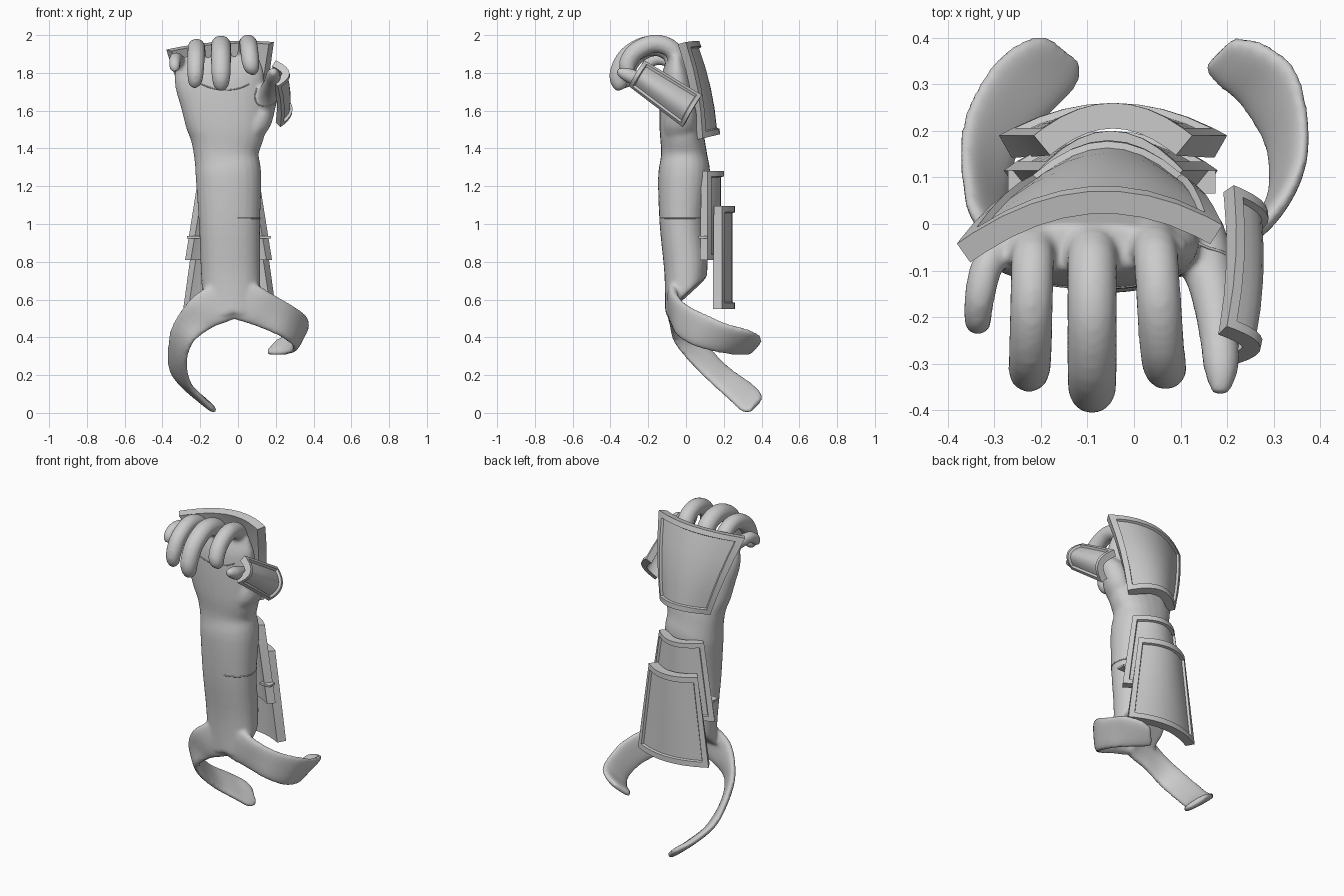
import bpy, bmesh, math
from mathutils import Vector

if "Cube" in bpy.data.objects:
    bpy.data.objects.remove(bpy.data.objects["Cube"])


def catmull(rows, steps=4):
    """Smoothly interpolate rows of numbers."""
    out = []
    for i in range(len(rows) - 1):
        p0, p1 = rows[max(i - 1, 0)], rows[i]
        p2, p3 = rows[i + 1], rows[min(i + 2, len(rows) - 1)]
        for k in range(steps):
            t = k / steps
            out.append([0.5 * (2 * b + (c - a) * t + (2 * a - 5 * b + 4 * c - d) * t * t
                               + (3 * b - a - 3 * c + d) * t ** 3)
                        for a, b, c, d in zip(p0, p1, p2, p3)])
    out.append(list(rows[-1]))
    return out


def loft(bm, rows, power=1.0, n=24):
    """Rows are centre xyz, half-width vector xyz, half-thickness."""
    rows = catmull(rows)
    pts = [Vector(r[:3]) for r in rows]
    rings = []
    for i, r in enumerate(rows):
        tan = pts[min(i + 1, len(pts) - 1)] - pts[max(i - 1, 0)]
        w = Vector(r[3:6])
        th = tan.cross(w).normalized() * r[6]
        ring = []
        for k in range(n):
            a = 2 * math.pi * k / n
            c, s = math.cos(a), math.sin(a)
            c = math.copysign(abs(c) ** power, c)
            s = math.copysign(abs(s) ** power, s)
            ring.append(bm.verts.new(pts[i] + w * c + th * s))
        rings.append(ring)
    for r0, r1 in zip(rings, rings[1:]):
        for k in range(n):
            bm.faces.new((r0[k], r0[(k + 1) % n], r1[(k + 1) % n], r1[k]))
    bm.faces.new(rings[0][::-1])
    bm.faces.new(rings[-1])


def add_object(name, bm):
    bmesh.ops.recalc_face_normals(bm, faces=bm.faces[:])
    me = bpy.data.meshes.new(name)
    bm.to_mesh(me)
    bm.free()
    ob = bpy.data.objects.new(name, me)
    bpy.context.collection.objects.link(ob)
    return ob


def smooth(ob, deg=30):
    bpy.ops.object.select_all(action='DESELECT')
    ob.select_set(True)
    bpy.context.view_layer.objects.active = ob
    bpy.ops.object.shade_smooth_by_angle(angle=math.radians(deg))


body = bmesh.new()

# forearm and palm, with a slanted elbow edge
arm = [(-0.035, 0.000, 0.62, 0.110, 0.10, 0.155), (-0.040, 0.000, 0.78, 0.115, 0.04, 0.158),
       (-0.045, -0.02, 1.00, 0.120, 0, 0.162), (-0.050, -0.01, 1.25, 0.138, 0, 0.174),
       (-0.062, -0.01, 1.37, 0.122, 0, 0.172), (-0.060, -0.025, 1.5, 0.115, 0, 0.208),
       (-0.080, -0.04, 1.65, 0.100, 0, 0.225), (-0.100, -0.05, 1.78, 0.080, 0, 0.238),
       (-0.105, -0.05, 1.88, 0.050, 0, 0.215)]
loft(body, [(x, y, z, 0, ry, dz, rx) for x, y, z, ry, dz, rx in arm], 0.9)

# two curling elbow straps
loft(body, [(-0.03, -0.06, 0.60, -0.03, 0, 0.095, 0.035), (-0.11, -0.07, 0.575, -0.05, 0, 0.095, 0.03),
            (-0.20, -0.065, 0.52, -0.065, 0, 0.07, 0.026),
            (-0.29, -0.02, 0.42, -0.055, 0.04, 0.045, 0.021), (-0.32, 0.07, 0.31, -0.045, 0.04, 0.05, 0.02),
            (-0.305, 0.19, 0.19, -0.058, 0.035, 0.052, 0.02), (-0.24, 0.29, 0.11, -0.065, 0.05, 0.05, 0.02),
            (-0.18, 0.345, 0.06, -0.055, 0.05, 0.05, 0.02),
            (-0.15, 0.372, 0.04, -0.035, 0.03, 0.033, 0.016)], 0.7)
loft(body, [(-0.03, -0.06, 0.60, 0.02, 0, 0.095, 0.035), (0.05, -0.07, 0.585, 0.035, 0, 0.10, 0.03),
            (0.14, -0.06, 0.545, 0.035, 0, 0.09, 0.026),
            (0.25, -0.02, 0.49, 0.03, 0.02, 0.085, 0.021), (0.32, 0.07, 0.44, 0.03, 0.03, 0.085, 0.02),
            (0.33, 0.18, 0.40, 0.04, 0.025, 0.077, 0.02), (0.29, 0.29, 0.375, 0.055, 0.04, 0.065, 0.02),
            (0.225, 0.345, 0.36, 0.045, 0.045, 0.05, 0.02),
            (0.18, 0.368, 0.35, 0.03, 0.03, 0.035, 0.016)], 0.7)


def digit(rows):
    loft(body, [(x, y, z, r, 0, 0, r) for x, y, z, r in rows], n=16)


# three long curled fingers: base x, tip x, reach, lift, drop of the tip, radius
for x0, x1, k, dz, drop, r in [(-0.215, -0.23, 0.90, -0.01, 0.0, 0.047),
                               (-0.09, -0.09, 1.01, 0.0, -0.025, 0.054),
                               (0.04, 0.08, 0.88, 0.01, 0.05, 0.049)]:
    prof = [(-0.03, 1.80, 0, 1), (-0.08, 1.91, 0, 1), (-0.19, 1.945, 0, 1), (-0.30, 1.895, 0.2, 1),
            (-0.352, 1.81, 0.6, 0.95), (-0.345, 1.755, 0.9, 0.75), (-0.338, 1.735, 1, 0.4)]
    digit([(x0 + (x1 - x0) * i / 6, y * k, z + dz + drop * d, r * s)
           for i, (y, z, d, s) in enumerate(prof)])
# little finger
digit([(-0.25, -0.03, 1.80, 0.045), (-0.31, -0.08, 1.86, 0.038), (-0.33, -0.15, 1.875, 0.034),
       (-0.335, -0.20, 1.85, 0.031), (-0.335, -0.215, 1.82, 0.026), (-0.335, -0.217, 1.805, 0.012)])
# thumb
digit([(0.01, -0.03, 1.40, 0.07), (0.08, -0.03, 1.51, 0.088), (0.125, -0.03, 1.62, 0.075),
       (0.16, -0.11, 1.695, 0.054), (0.18, -0.22, 1.75, 0.044), (0.187, -0.31, 1.79, 0.038),
       (0.185, -0.365, 1.81, 0.018)])

# fuse everything into one smooth glove
glove = add_object("glove_and_sleeve", body)
rm = glove.modifiers.new("fuse", 'REMESH')
rm.mode = 'VOXEL'
rm.voxel_size = 0.01
rm.use_smooth_shade = True
sm = glove.modifiers.new("soften", 'SMOOTH')
sm.factor = 0.5
sm.iterations = 8


def plate(name, c0, c1, s0, s1, normal, sag, t, bulge=0.0, border=0.12):
    """Curved armour plate with a raised frame around a sunken panel."""
    c0, c1, s0, s1 = map(Vector, (c0, c1, s0, s1))
    n = Vector(normal).normalized()
    e = 1 - border
    us = [-1] + [e * (i / 4 - 1) for i in range(9)] + [1]
    vs = [0, 0.06, 0.28, 0.5, 0.72, 0.94, 1]
    bm = bmesh.new()
    outer, inner = [], []
    for v in vs:
        c, s = c0.lerp(c1, v), s0.lerp(s1, v)
        ro, ri = [], []
        for u in us:
            p = c + s * u + n * (bulge * 4 * v * (1 - v) - sag * u * u)
            nn = (n + s.normalized() * (2 * sag * u / s.length)).normalized()
            ro.append(bm.verts.new(p))
            ri.append(bm.verts.new(p - nn * t))
        outer.append(ro)
        inner.append(ri)
    nu, nv = len(us), len(vs)
    panel = []
    for j in range(nv - 1):
        for i in range(nu - 1):
            quad = [(j, i), (j, i + 1), (j + 1, i + 1), (j + 1, i)]
            f = bm.faces.new([outer[a][b] for a, b in quad])
            bm.faces.new([inner[a][b] for a, b in reversed(quad)])
            if 0 < i < nu - 2 and 0 < j < nv - 2:
                panel.append(f)
    rim = ([(0, i) for i in range(nu)] + [(j, nu - 1) for j in range(1, nv)]
           + [(nv - 1, i) for i in range(nu - 2, -1, -1)] + [(j, 0) for j in range(nv - 2, 0, -1)])
    for (a, b), (c, d) in zip(rim, rim[1:] + rim[:1]):
        bm.faces.new((outer[a][b], inner[a][b], inner[c][d], outer[c][d]))
    bmesh.ops.recalc_face_normals(bm, faces=bm.faces[:])
    bmesh.ops.inset_region(bm, faces=panel, thickness=0.004, depth=-0.014, use_even_offset=True)
    smooth(add_object(name, bm))


# armour plates
plate("upper_forearm_plate", (-0.05, 0.20, 0.81), (-0.05, 0.20, 1.28), (0.23, 0, 0), (0.155, 0, 0),
      (0, 1, 0), 0.085, 0.05)
plate("lower_forearm_plate", (-0.045, 0.26, 0.55), (-0.045, 0.26, 1.095), (0.245, 0, 0), (0.17, 0, 0),
      (0, 1, 0), 0.07, 0.055)
plate("hand_plate", (-0.055, 0.18, 1.475), (-0.095, 0.07, 1.965), (0.175, 0, 0), (0.285, 0.02, 0.02),
      (0, 0.97, 0.23), 0.095, 0.05, 0.02)
plate("thumb_plate", (0.287, 0.03, 1.60), (0.272, -0.265, 1.80), (-0.005, 0.05, 0.086),
      (-0.005, 0.042, 0.068), (1, -0.05, 0.03), 0.068, 0.04, 0.012, 0.14)

# side clips joining the upper forearm plate to the sleeve
for side, x in (("left", -0.235), ("right", 0.14)):
    bpy.ops.mesh.primitive_cube_add(size=1, location=(x, 0.09, 0.93))
    clip = bpy.context.object
    clip.name = side + "_plate_clip"
    clip.scale = (0.07, 0.05, 0.012)

# thin seams laid on the glove surface
fitted = glove.evaluated_get(bpy.context.evaluated_depsgraph_get())


def seam(name, points, cyclic=False):
    cu = bpy.data.curves.new(name, 'CURVE')
    cu.dimensions = '3D'
    cu.bevel_depth = 0.0035
    cu.bevel_resolution = 1
    sp = cu.splines.new('POLY')
    sp.points.add(len(points) - 1)
    for q, p in zip(sp.points, points):
        hit = fitted.closest_point_on_mesh(Vector(p))[1]
        q.co = (*hit, 1)
    sp.use_cyclic_u = cyclic
    bpy.context.collection.objects.link(bpy.data.objects.new(name, cu))


angs = [math.radians(-75 + 8 * i) for i in range(18)]
seam("sleeve_seam", [(-0.045 + 0.18 * math.cos(a), -0.02 + 0.15 * math.sin(a), 1.03) for a in angs])
seam("palm_seam", [(-0.20 + 0.018 * i, -0.15, 1.71 + 0.0006 * (i - 7.5) ** 2) for i in range(16)])
seam("thumb_seam", [(0.15 + 0.065 * math.cos(a), -0.08 + 0.04 * math.sin(a), 1.68 + 0.065 * math.sin(a))
                    for a in [2 * math.pi * i / 24 for i in range(24)]], True)
